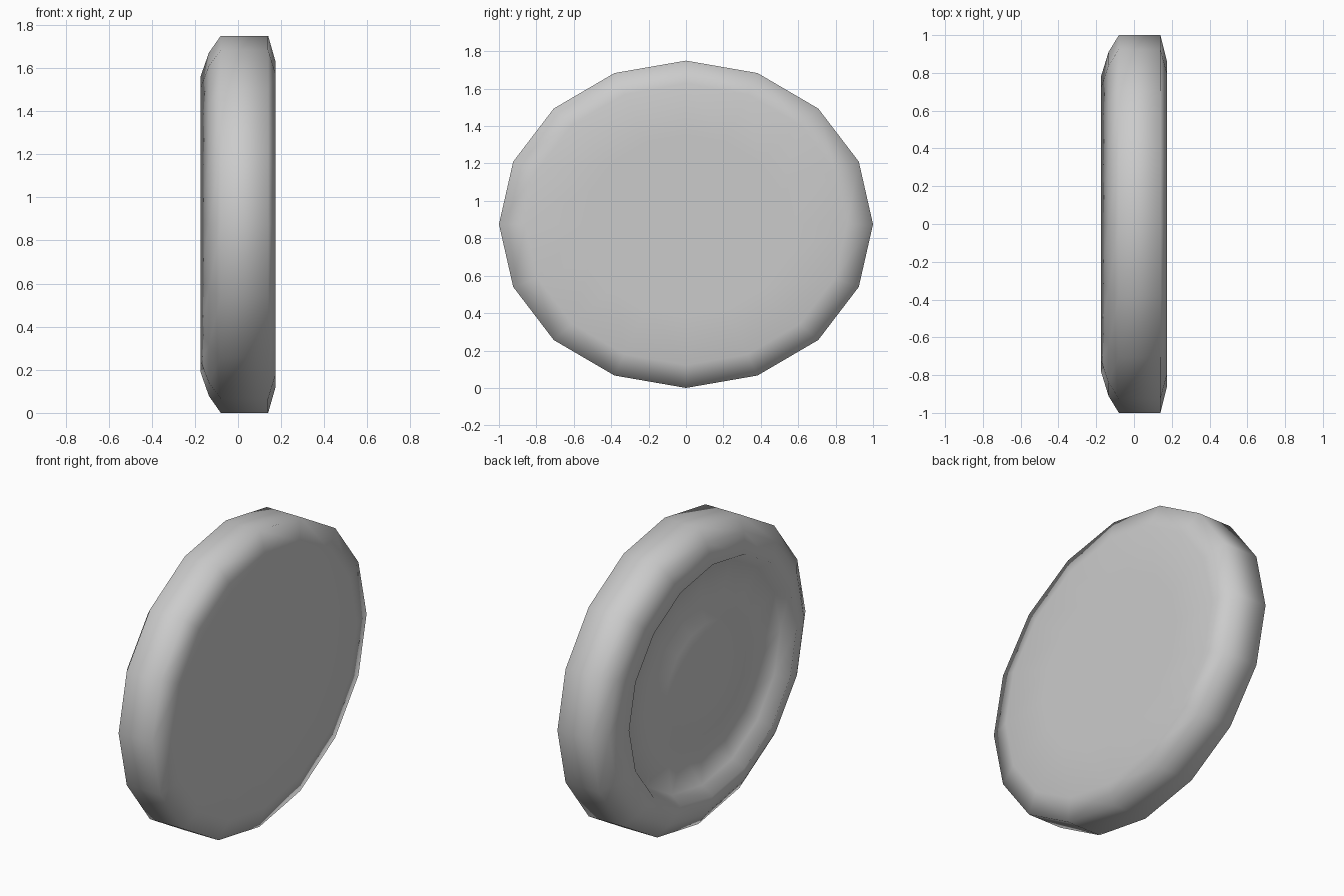
import bpy, bmesh
from math import cos, sin, tau

if "Cube" in bpy.data.objects:
    bpy.data.objects.remove(bpy.data.objects["Cube"])

SIDES = 16
RY, RZ = 1.0, 0.875  # oval radii

# Profile (x, radius fraction): flat face, rounded rim, recessed back with raised centre
PROFILE = [
    (0.175, 0.55), (0.175, 0.86), (0.14, 1.0), (-0.08, 1.0),
    (-0.135, 0.91), (-0.175, 0.78), (-0.105, 0.73), (-0.10, 0.47),
    (-0.13, 0.37), (-0.135, 0.2),
]


def oval_lathe(name, profile):
    bm = bmesh.new()
    rings = [[bm.verts.new((x, RY * r * cos(tau * i / SIDES),
                            RZ + RZ * r * sin(tau * i / SIDES)))
              for i in range(SIDES)] for x, r in profile]
    for a, b in zip(rings, rings[1:]):
        for i in range(SIDES):
            j = (i + 1) % SIDES
            bm.faces.new((a[i], a[j], b[j], b[i]))
    # Close both ends with a fan
    for ring, x in ((rings[0], profile[0][0]), (rings[-1], profile[-1][0])):
        c = bm.verts.new((x, 0, RZ))
        for i in range(SIDES):
            bm.faces.new((ring[i], ring[(i + 1) % SIDES], c))
    bmesh.ops.recalc_face_normals(bm, faces=bm.faces)
    for f in bm.faces:
        f.smooth = True
    mesh = bpy.data.meshes.new(name)
    bm.to_mesh(mesh)
    bm.free()
    obj = bpy.data.objects.new(name, mesh)
    bpy.context.collection.objects.link(obj)
    return obj


# Oval disc with dished back
oval_lathe("oval_disc", PROFILE)
